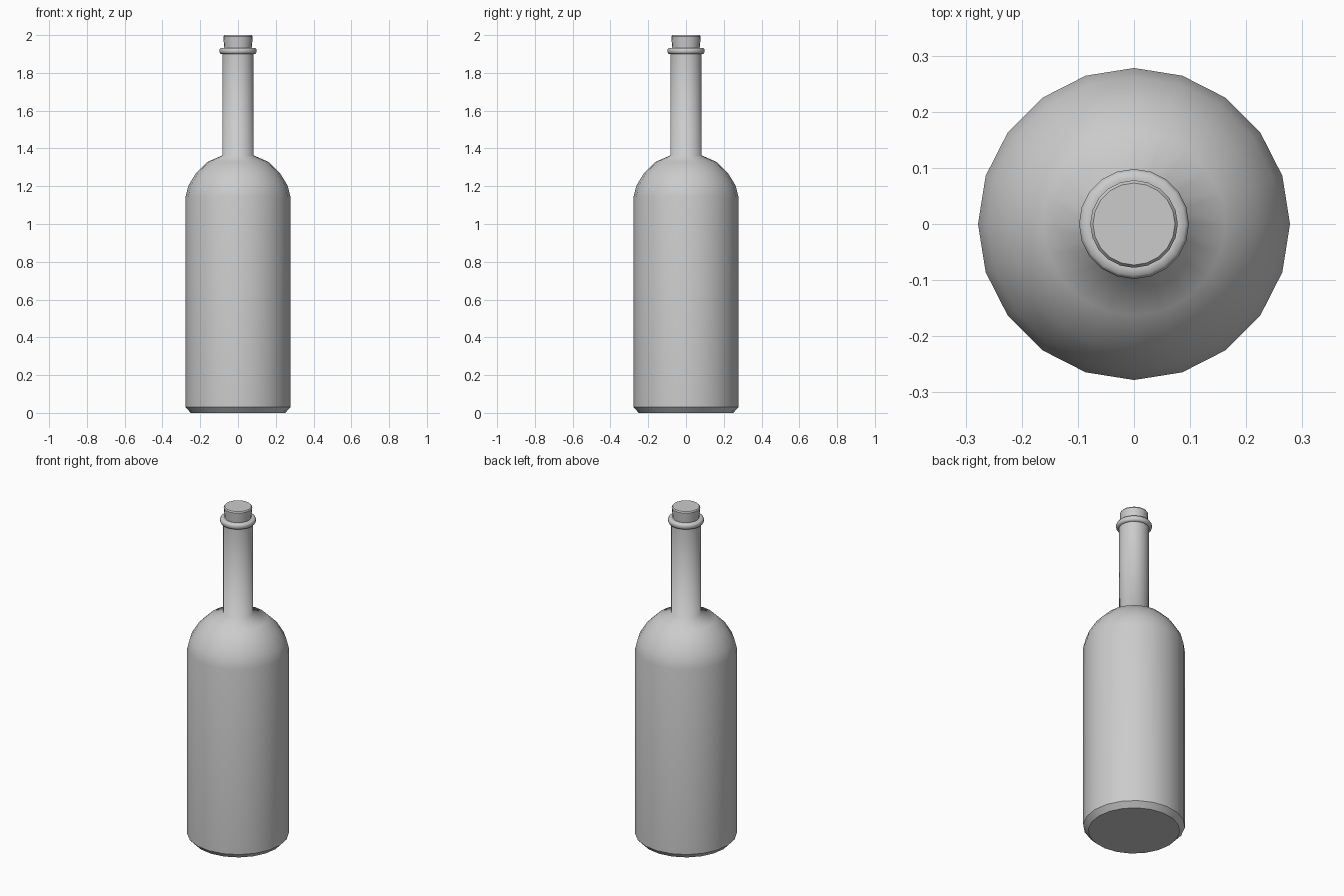
import bpy, bmesh, math

if "Cube" in bpy.data.objects:
    bpy.data.objects.remove(bpy.data.objects["Cube"])

SIDES = 20

def lathe(name, profile, sharp=()):
    """Revolve (radius, z) points from bottom to top, capped at both ends."""
    bm = bmesh.new()
    rings = []
    for r, z in profile:
        rings.append([bm.verts.new((r * math.cos(2 * math.pi * i / SIDES),
                                    r * math.sin(2 * math.pi * i / SIDES), z))
                      for i in range(SIDES)])
    for a, b in zip(rings, rings[1:]):
        for i in range(SIDES):
            j = (i + 1) % SIDES
            bm.faces.new((a[i], a[j], b[j], b[i]))
    bm.faces.new(rings[0][::-1])
    bm.faces.new(rings[-1])
    for f in bm.faces:
        f.smooth = True
    # crisp rims
    for k in sharp:
        for i in range(SIDES):
            bm.edges.get((rings[k][i], rings[k][(i + 1) % SIDES])).smooth = False
    me = bpy.data.meshes.new(name)
    bm.to_mesh(me)
    bm.free()
    ob = bpy.data.objects.new(name, me)
    bpy.context.collection.objects.link(ob)
    return ob

# bottle: chamfered foot, straight body, round shoulder, neck
lathe("bottle", [(0.25, 0), (0.278, 0.03), (0.278, 1.143), (0.262, 1.205),
                 (0.222, 1.27), (0.163, 1.328), (0.083, 1.363),
                 (0.083, 1.93)], sharp=(0, 1, 7))

# rounded lip ring around the neck
lathe("lip_ring", [(0.08, 1.901), (0.092, 1.901), (0.098, 1.91),
                   (0.098, 1.924), (0.092, 1.933), (0.08, 1.933)], sharp=(0, 5))

# tapered cork with a small bevel on top
lathe("cork", [(0.068, 1.88), (0.078, 1.993), (0.073, 2.0)], sharp=(0, 1, 2))
